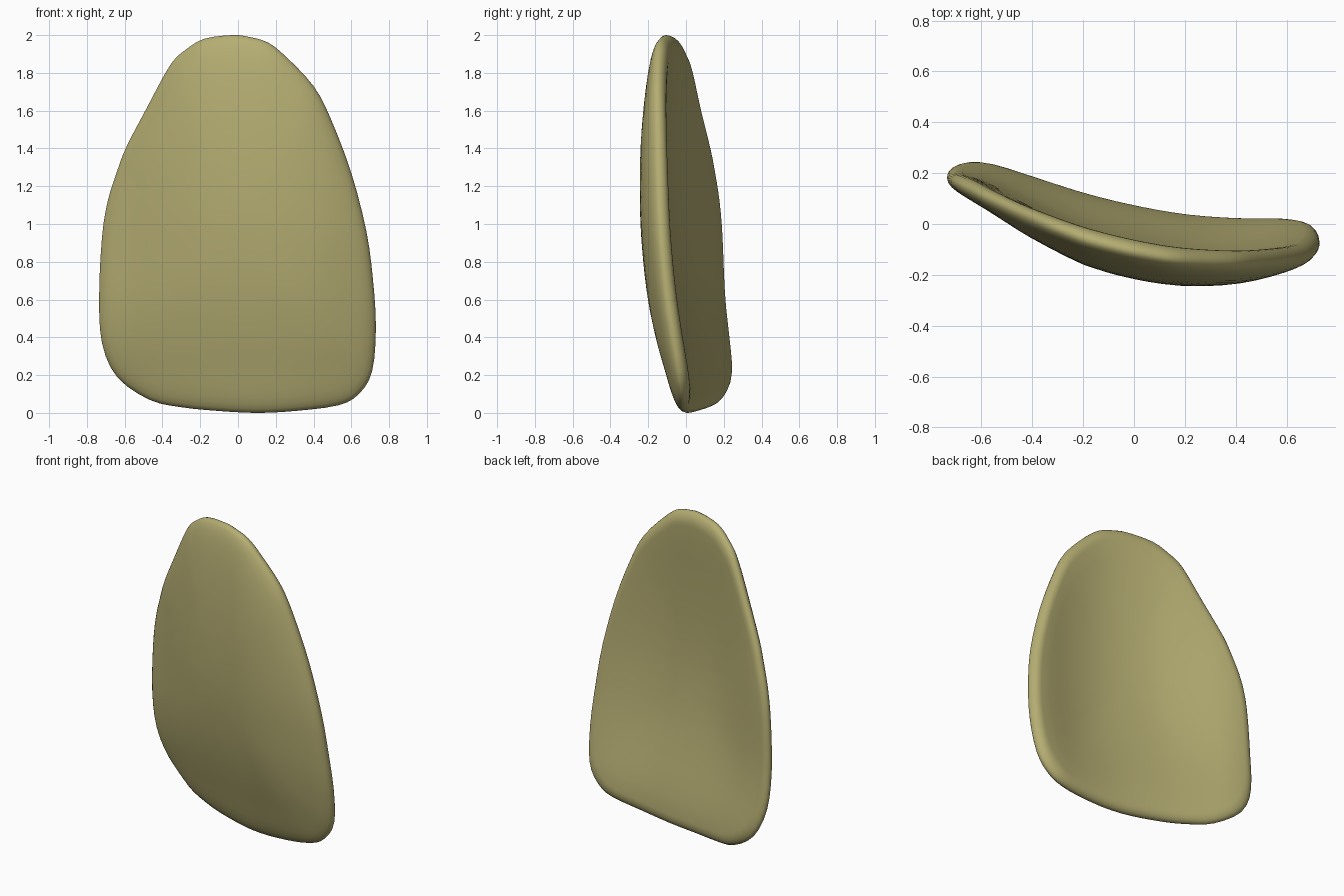
import bpy, bmesh, math

if "Cube" in bpy.data.objects:
    bpy.data.objects.remove(bpy.data.objects["Cube"])

# Front outline (x, z), clockwise from the top
OUTLINE = [(-0.03, 2.0), (0.06, 1.99), (0.16, 1.96), (0.26, 1.88), (0.40, 1.73), (0.49, 1.56),
           (0.60, 1.27), (0.68, 0.96), (0.715, 0.70), (0.73, 0.45), (0.71, 0.22), (0.64, 0.10),
           (0.53, 0.04), (0.30, 0.01), (0.10, 0.0), (-0.10, 0.01), (-0.30, 0.03), (-0.47, 0.07),
           (-0.64, 0.19), (-0.72, 0.37), (-0.735, 0.62), (-0.72, 0.93), (-0.69, 1.12),
           (-0.64, 1.28), (-0.59, 1.41), (-0.48, 1.62), (-0.36, 1.84), (-0.28, 1.92), (-0.18, 1.98)]
# Sideways bend (x from -0.8 in 0.2 steps) and upright lean (z from 0 in 0.2 steps)
BEND = [0.27, 0.25, 0.185, 0.12, 0.07, 0.035, 0.02, 0.02, 0.01]
LEAN = [0.01, 0.0, -0.03, -0.06, -0.083, -0.10, -0.11, -0.116, -0.12, -0.124, -0.13]
FRONT, DISH, RIM, CX, CZ = 0.13, 0.05, 0.08, 0.0, 0.95
INNER = 1 - RIM


def spline(a, b, c, d, t):
    return 0.5 * (2*b + (c-a)*t + (2*a-5*b+4*c-d)*t*t + (3*b-a-3*c+d)*t**3)


def sample(table, f):
    f = min(max(f, 0), len(table) - 1.001)
    i = int(f)
    p = [table[min(max(i + k, 0), len(table) - 1)] for k in (-1, 0, 1, 2)]
    return spline(*p, f - i)


def depth(x, z, s, front):
    """y of the front (elliptic bulge) or back (dished, with a rolled rim)."""
    left = max(0, -x - 0.2) / 0.5
    lift = 0.035 * left * math.exp(-((z - 1.05) / 0.4) ** 2)
    back = sample(BEND, (x + 0.8) / 0.2) + sample(LEAN, z / 0.2) + lift
    roll = 0.05 - 0.012 * left
    if front:
        return back - roll - FRONT * math.sqrt(max(0, 1 - s * s))
    u = max(0, (s - INNER) / RIM)
    return back - roll * (1 - math.sqrt(max(0, 1 - u * u))) - DISH * (1 - s * s) ** 1.3


# Smooth closed outline
n, edge = len(OUTLINE), []
for i in range(n):
    p = [OUTLINE[(i + k) % n] for k in (-1, 0, 1, 2)]
    for t in (0, 1/3, 2/3):
        edge.append(tuple(spline(*[q[a] for q in p], t) for a in (0, 1)))

# Rings from the front centre, round the rim, to the back centre
front = [math.sin(math.radians(d)) for d in range(6, 90, 6)] + [1.0]
back = [INNER * k / 9 for k in range(1, 10)]
back += [INNER + RIM * math.sin(math.radians(d)) for d in (15, 30, 45, 60, 75)]
rings = [(s, True) for s in front] + [(s, False) for s in reversed(back)]

bm = bmesh.new()
loops = []
for s, is_front in rings:
    loop = []
    for ex, ez in edge:
        x, z = CX + (ex - CX) * s, CZ + (ez - CZ) * s
        loop.append(bm.verts.new((x, depth(x, z, s, is_front), z)))
    loops.append(loop)
m = len(edge)
for a, b in zip(loops, loops[1:]):
    for i in range(m):
        j = (i + 1) % m
        bm.faces.new((a[i], a[j], b[j], b[i]))
for loop, is_front in ((loops[0], True), (loops[-1], False)):
    c = bm.verts.new((CX, depth(CX, CZ, 0, is_front), CZ))
    for i in range(m):
        bm.faces.new((c, loop[i], loop[(i + 1) % m]))
bmesh.ops.recalc_face_normals(bm, faces=bm.faces)
for f in bm.faces:
    f.smooth = True

# Curved shell
mesh = bpy.data.meshes.new("curved_shell")
bm.to_mesh(mesh)
bm.free()
shell = bpy.data.objects.new("curved_shell", mesh)
bpy.context.collection.objects.link(shell)
mat = bpy.data.materials.new("olive")
mat.diffuse_color = (0.46, 0.42, 0.17, 1)
mat.use_nodes = True
mat.node_tree.nodes["Principled BSDF"].inputs["Base Color"].default_value = mat.diffuse_color
mesh.materials.append(mat)
